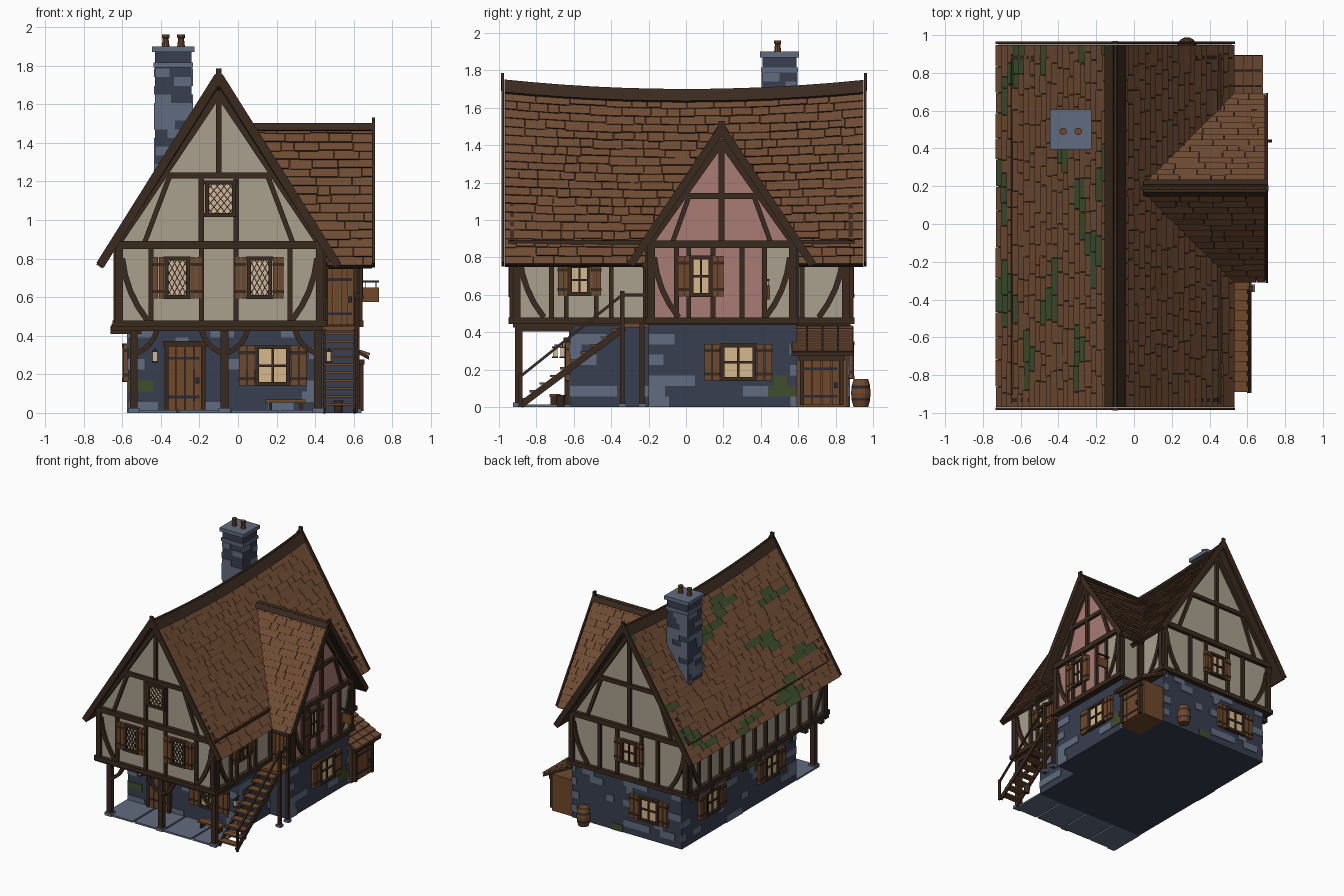
import bpy, bmesh, math, random
from mathutils import Vector, noise

if "Cube" in bpy.data.objects:
    bpy.data.objects.remove(bpy.data.objects["Cube"])

random.seed(4)
V = Vector
COLOURS = {"timber": (58, 42, 31), "plaster": (170, 161, 142), "pink_plaster": (170, 124, 118),
           "stone": (56, 62, 80), "light_stone": (97, 108, 128), "wood": (112, 72, 42),
           "roof_tile": (112, 76, 52), "glow": (214, 184, 140), "moss": (62, 78, 44), "iron": (40, 42, 54)}
lin = lambda c: (c / 255 / 12.92) if c < 11 else ((c / 255 + 0.055) / 1.055) ** 2.4
MATS, IDX = [], {}
for i, (k, c) in enumerate(COLOURS.items()):
    m = bpy.data.materials.new(k)
    m.diffuse_color = (*[lin(v) for v in c], 1)
    m.use_nodes = True
    m.node_tree.nodes["Principled BSDF"].inputs["Base Color"].default_value = m.diffuse_color
    MATS.append(m)
    IDX[k] = i


class Part:
    """Collects solids into one named object."""
    def __init__(self, name):
        self.name, self.bm = name, bmesh.new()

    def prism(self, a, b, mat, cap=None):
        a = [self.bm.verts.new(p) for p in a]
        b = [self.bm.verts.new(p) for p in b]
        n = len(a)
        fs = [self.bm.faces.new(a), self.bm.faces.new(b[::-1])]
        fs += [self.bm.faces.new((a[i], b[i], b[(i + 1) % n], a[(i + 1) % n])) for i in range(n)]
        for f in fs:
            f.material_index = IDX[mat]
        if cap:
            fs[1].material_index = IDX[cap]
        return fs

    def box(self, x0, x1, y0, y1, z0, z1, mat):
        q = [(x0, y0), (x1, y0), (x1, y1), (x0, y1)]
        self.prism([(x, y, z0) for x, y in q], [(x, y, z1) for x, y in q], mat)

    def bar(self, F, u0, v0, u1, v1, w, d, mat="timber", off=0.0):
        """Straight member on wall frame F from (u0,v0) to (u1,v1)."""
        o, U, N = F
        t = V((u1 - u0, v1 - v0)).normalized()
        s = V((-t.y, t.x)) * w / 2
        q = [(u0 + s.x, v0 + s.y), (u1 + s.x, v1 + s.y), (u1 - s.x, v1 - s.y), (u0 - s.x, v0 - s.y)]
        P = lambda h: [o + U * u + N * h + V((0, 0, v)) for u, v in q]
        self.prism(P(off), P(off + d), mat)

    def rect(self, F, u0, u1, v0, v1, d, mat, off=0.0):
        self.bar(F, u0, (v0 + v1) / 2, u1, (v0 + v1) / 2, v1 - v0, d, mat, off)

    def brace(self, F, u0, v0, u1, v1, bulge=0.03, w=0.03, d=0.018):
        """Curved brace in four segments."""
        n = V((v1 - v0, u0 - u1)).normalized() * bulge
        pt = lambda t: (u0 + (u1 - u0) * t + n.x * 4 * t * (1 - t), v0 + (v1 - v0) * t + n.y * 4 * t * (1 - t))
        for i in range(4):
            self.bar(F, *pt(i / 4), *pt((i + 1) / 4), w, d)

    def lathe(self, x, y, prof, mats, n=14):
        for (r0, z0), (r1, z1), m in zip(prof, prof[1:], mats):
            ring = lambda r, z: [(x + r * math.cos(k * math.tau / n), y + r * math.sin(k * math.tau / n), z) for k in range(n)]
            self.prism(ring(r0, z0), ring(r1, z1), m)

    def done(self):
        bmesh.ops.recalc_face_normals(self.bm, faces=self.bm.faces)
        me = bpy.data.meshes.new(self.name)
        self.bm.to_mesh(me)
        for m in MATS:
            me.materials.append(m)
        bpy.context.collection.objects.link(bpy.data.objects.new(self.name, me))


X, Y = V((1, 0, 0)), V((0, 1, 0))
front = lambda y: (V((0, y, 0)), X, -Y)
back = lambda y: (V((0, y, 0)), X, Y)
right = lambda x: (V((x, 0, 0)), Y, X)
left = lambda x: (V((x, 0, 0)), Y, -X)

# stone ground floor with lighter blocks
p = Part("stone_walls")
p.box(-.57, .43, -.62, .87, 0, .45, "stone")
p.box(.4, .60, -.2, .59, 0, .45, "stone")


def blocks(F, u0, u1, v0, v1, prob=.24, h=.056):
    v = v0
    while v < v1 - .02:
        u = u0
        while u < u1 - .02:
            e = min(u + random.uniform(.06, .15), u1)
            edge = u == u0 or e == u1
            if random.random() < (prob * 1.7 if edge else prob):
                p.rect(F, u, e, v, min(v + h, v1), .006, "moss" if random.random() < .05 else "light_stone")
            u = e
        v += h


blocks(front(-.62), -.57, .43, 0, .44)
blocks(back(.87), -.57, .43, 0, .44)
blocks(left(-.57), -.62, .87, 0, .44)
blocks(right(.43), -.62, -.2, 0, .44)
blocks(right(.60), -.2, .59, 0, .44)
p.done()

# chimney
p = Part("chimney")
p.box(-.43, -.24, .41, .59, 1.15, 1.88, "stone")
for F, a, b in ((front(.41), -.43, -.24), (back(.59), -.43, -.24), (left(-.43), .41, .59), (right(-.24), .41, .59)):
    blocks(F, a, b, 1.2, 1.8, .35, .045)
p.box(-.438, -.232, .402, .598, 1.79, 1.815, "light_stone")
p.box(-.445, -.225, .395, .605, 1.87, 1.9, "light_stone")
for x in (-.375, -.295):
    p.lathe(x, .49, [(.02, 1.9), (.015, 1.94), (.02, 1.945), (.02, 1.96)], ["wood"] * 3, 10)
p.done()

# plaster upper storey and wing
p = Part("upper_storey_walls")
prof = [(-.62, .46), (.43, .46), (.43, .87), (-.1, 1.66), (-.62, .87)]
p.prism([(x, -.92, z) for x, z in prof], [(x, .87, z) for x, z in prof], "plaster")
p.box(-.63, .44, -.925, .88, .435, .46, "timber")
p.done()
p = Part("wing_walls")
prof = [(-.2, .46), (.585, .46), (.585, .87), (.19, 1.43), (-.2, .87)]
p.prism([(.05, y, z) for y, z in prof], [(.62, y, z) for y, z in prof], "plaster", "pink_plaster")
p.rect(right(.62), .42, .58, .47, .86, .004, "plaster")
p.box(.42, .63, -.21, .595, .44, .462, "timber")
p.done()


# timber framing
def storey(p, F, a, b, studs, braces=True):
    D = .02
    p.rect(F, a - .02, b + .02, .445, .48, .03, "timber")
    p.rect(F, a - .02, b + .02, .85, .89, .03, "timber")
    for u in (a + .015, b - .015):
        p.bar(F, u, .46, u, .87, .04, D + .005)
    for u in studs:
        p.bar(F, u, .47, u, .86, .026, D)
    if braces:
        p.brace(F, a + .03, .8, a + .16, .48, .025)
        p.brace(F, b - .03, .8, b - .16, .48, -.025)


def gable(p, F, c, half, top, collar, hw, win):
    for s in (-1, 1):
        p.bar(F, c + s * half, .88, c, top, .05, .022)
        p.bar(F, c + s * hw * 1.75, .88, c + s * hw * 1.15, collar, .026, .018)
        if win:
            p.bar(F, c + s * .09, .88, c + s * .09, collar, .028, .02)
    k = half * (top - collar) / (top - .88)
    p.bar(F, c - k, collar, c + k, collar, .032, .022)
    p.bar(F, c, collar if win else .88, c, top, .03, .02)


p = Part("front_timber_frame")
storey(p, front(-.92), -.63, .44, (-.45, -.19, -.01, .27))
gable(p, front(-.92), -.1, .53, 1.67, 1.23, .22, True)
p.done()
p = Part("back_timber_frame")
storey(p, back(.87), -.63, .44, (-.36, -.21, .01, .17))
gable(p, back(.87), -.1, .53, 1.67, 1.23, .22, False)
p.done()
p = Part("left_timber_frame")
storey(p, left(-.62), -.92, .87, [-.72 + .145 * i for i in range(11)])
for i in range(9):  # jetty brackets
    y = -.86 + i * .205
    p.box(-.66, -.5, y, y + .04, .41, .45, "timber")
p.done()
p = Part("right_timber_frame")
storey(p, right(.43), -.92, .87, (-.72, -.64, -.48, -.4, .62), True)
p.done()
p = Part("wing_timber_frame")
storey(p, right(.62), -.2, .585, (-.05, .015, .145, .3, .42))
gable(p, right(.62), .19, .39, 1.43, 1.13, .15, False)
for F in (front(-.2), back(.585)):
    for u in (.445, .615):
        p.bar(F, u, .46, u, .87, .03, .02)
p.done()

# main roof and wing roof in overlapping tile courses
def main_pt(sg):
    n = V((sg * .97, 0, .62)).normalized()
    return lambda s, t, o: V((-.1 + sg * .62 * (1 - s), t, .76 + s * (.97 - .05 * (1 - (t / .97) ** 2)))) + n * o


def wing_pt(sg):
    n = V((0, sg * .73, .49)).normalized()
    return lambda s, t, o: V((t, .19 + sg * .49 * (1 - s), .76 + s * .73)) + n * o


def roof(name, P, rows, start, end, mossy=False):
    p = Part(name)
    seg = 10
    for i in range(seg):  # sheathing
        t0, t1 = [start(0) + (end - start(0)) * k / seg for k in (i, i + 1)]
        if start(0) == start(1):
            p.prism([P(0, t0, -.02), P(1, t0, -.02), P(1, t1, -.02), P(0, t1, -.02)],
                    [P(0, t0, 0), P(1, t0, 0), P(1, t1, 0), P(0, t1, 0)], "timber")
    if start(0) != start(1):
        q = [(0, start(0)), (1, start(1)), (1, end), (0, end)]
        p.prism([P(s, t, -.02) for s, t in q], [P(s, t, 0) for s, t in q], "timber")
    for r in range(rows):
        s0, s1 = r / rows, min((r + 1.15) / rows, 1)
        t = start(s0)
        while t < end - .001:
            e = t + random.uniform(.06, .2)
            e = end if e > end - .04 else e
            g, j = .0015, random.uniform(-.006, .004) if r else 0
            green = mossy and noise.noise(V((s0 * 8, t * 3.2, 3.1))) > .27
            h = .014 + random.uniform(-.002, .003)
            c = [(s0 + j, t + g, h), (s0 + j, e - g, h), (s1, e - g, .006), (s1, t + g, .006)]
            fs = p.prism([P(a, b, o - .012) for a, b, o in c], [P(a, b, o) for a, b, o in c],
                         "moss" if green else "roof_tile")
            if random.random() < .7:
                fs[2].material_index = IDX["timber"]  # shaded lower edge
            t = e
    p.done()


for sg, nm in ((-1, "left"), (1, "right")):
    roof("main_roof_" + nm, main_pt(sg), 21, lambda s: -.97, .95, sg < 0)
for sg, nm in ((-1, "front"), (1, "back")):
    roof("wing_roof_" + nm, wing_pt(sg), 16, lambda s: .47 - .465 * s, .695)

# ridge caps, barge boards and finials
p = Part("ridge_caps")
for i in range(12):
    y0, y1 = -.97 + i * .16, -.97 + (i + 1) * .16
    for sg in (-1, 1):
        P = main_pt(sg)
        p.prism([P(.94, y0, .008), P(1, y0, .008), P(1, y1, .008), P(.94, y1, .008)],
                [P(.94, y0, .024), P(1.01, y0, .022), P(1.01, y1, .022), P(.94, y1, .024)], "timber")
for sg in (-1, 1):
    P = wing_pt(sg)
    q = [(.95, .05), (1, .05), (1, .7), (.95, .7)]
    p.prism([P(s, t, .008) for s, t in q], [P(s, t, .024) for s, t in q], "timber")
p.done()
p = Part("barge_boards")
for F in (front(-.972), back(.952)):
    for s in (-1, 1):
        p.bar(F, -.1 + s * .615, .765, -.1, 1.745, .045, .014)
    p.bar(F, -.1, 1.69, -.1, 1.785, .03, .016)
for s in (-1, 1):
    p.bar(right(.695), .19 + s * .485, .765, .19, 1.49, .042, .014)
p.bar(right(.695), .19, 1.44, .19, 1.53, .03, .016)
p.done()


# windows and doors
def window(name, F, u, v, w, h, sh=.06, lattice=False):
    p = Part(name)
    a, b, c, d = u - w / 2, u + w / 2, v - h / 2, v + h / 2
    p.rect(F, a, b, c, d, .012, "glow")
    for e in (a, b):
        p.bar(F, e, c - .01, e, d + .01, .02, .028)
    for e in (c, d):
        p.bar(F, a - .015, e, b + .015, e, .02, .03)
    if lattice:  # leaded diamonds
        n = 4
        for i in range(-n, 2 * n):
            for m in (1, -1):
                lo, hi = max(0, i / n), min(1, i / n + 1.0)
                if hi - lo > .05:
                    t = lambda k: a + w * (k if m > 0 else 1 - k)
                    p.bar(F, t(lo), c + h * (lo - i / n), t(hi), c + h * (hi - i / n), .005, .006, "iron", .012)
    else:
        p.bar(F, u, c, u, d, .012, .022)
        p.bar(F, a, v, b, v, .012, .022)
    for s in (-1, 1) if sh else ():
        for k in range(2):
            m = u + s * (w / 2 + .012 + sh * (k + .5) / 2)
            p.rect(F, m - sh / 4 + .002, m + sh / 4 - .002, c - .008, d + .008, .024, "wood")
        m = u + s * (w / 2 + .012 + sh / 2)
        for z in (c + h * .15, d - h * .15):
            p.rect(F, m - sh / 2, m + sh / 2, z - .008, z + .008, .028, "timber")
    p.done()


def door(name, F, a, b, z0, z1):
    p = Part(name)
    n = 4
    for k in range(n):
        p.rect(F, a + (b - a) * k / n + .002, a + (b - a) * (k + 1) / n - .002, z0, z1, .018, "wood")
    for u in (a, b):
        p.bar(F, u, z0, u, z1, .022, .03)
    p.rect(F, a - .02, b + .02, z1 - .005, z1 + .022, .035, "timber")
    for z in (z0 + (z1 - z0) * .2, z0 + (z1 - z0) * .8):
        p.rect(F, a + .01, b - .02, z - .007, z + .007, .022, "iron")
    p.rect(F, b - .04, b - .02, (z0 + z1) / 2 - .03, (z0 + z1) / 2, .03, "iron")
    p.done()


for x in (-.315, .112):
    window("front_storey_window", front(-.92), x, .7, .11, .2, .06, True)
window("gable_window", front(-.92), -.09, 1.11, .14, .17, 0, True)
window("front_ground_window", front(-.62), .18, .245, .16, .19, .085)
window("right_storey_window", right(.43), -.57, .68, .1, .15, .055)
window("wing_window", right(.62), .08, .7, .1, .2, .06)
window("wing_ground_window", right(.60), .28, .24, .17, .18, .085)
window("back_storey_window", back(.87), -.1, .68, .12, .17, .055)
window("back_ground_window", back(.87), -.28, .25, .16, .18, .08)
for y in (.49, -.28):
    window("left_ground_window", left(-.57), y, .26, .15, .18, .08)
door("front_door", front(-.62), -.37, -.18, .015, .35)
door("stair_door", front(-.2), .455, .61, .455, .75)

# porch slabs, posts and braces
p = Part("porch_slabs")
for x0, x1 in ((-.575, -.32), (-.305, -.05), (-.035, .21), (.225, .43)):
    p.box(x0, x1, -.915, -.62, 0, .014, "light_stone")
p.done()
p = Part("porch_posts")
F = front(-.885)
p.rect(F, -.655, .44, .425, .46, .04, "timber")
for x in (-.54, -.07, .415):
    p.box(x - .02, x + .02, -.915, -.875, .01, .44, "timber")
    p.box(x - .03, x + .03, -.925, -.865, 0, .025, "light_stone")
    for s in (-1, 1):
        if -.6 < x + s * .1 < .45:
            p.brace(F, x + s * .015, .31, x + s * .12, .43, .02 * s, .026, .025)
    p.box(x - .02, x + .02, -.9, -.6, .405, .44, "timber")
for y in (-.34, -.235):
    p.box(.605, .63, y - .0125, y + .0125, 0, .62 if y < -.3 else .45, "timber")
    p.box(.595, .64, y - .02, y + .02, 0, .02, "light_stone")
p.done()

# outside stair with landing and rail
p = Part("stair")
for i in range(10):
    y, z = -.86 + i * .054, .05 + i * .041
    p.box(.445, .605, y - .03, y + .03, z - .012, z, "wood")
for x in (.44, .598):
    p.bar(right(x), -.885, .01, -.33, .425, .035, .014)
p.box(.43, .62, -.35, -.2, .425, .45, "wood")
p.bar(right(.608), -.89, .16, -.34, .6, .014, .014)
p.bar(right(.608), -.34, .6, -.2, .6, .016, .014)
p.bar(right(.608), -.885, .0, -.885, .18, .02, .014)
p.done()

# lean-to shed
p = Part("shed")
p.box(.42, .62, .59, .86, 0, .3, "wood")
q = [(.42, .43), (.68, .295), (.68, .275), (.42, .41)]
p.prism([(x, .565, z) for x, z in q], [(x, .895, z) for x, z in q], "timber")
for r in range(5):
    for k in range(4):
        x0, y0 = .42 + r * .052, .565 + k * .0825
        z0, z1 = .446 - r * .027, .419 - r * .027
        c = [(x0, y0 + .002, z0 - .01), (x0 + .055, y0 + .002, z1), (x0 + .055, y0 + .08, z1), (x0, y0 + .08, z0 - .01)]
        p.prism([V(v) - V((0, 0, .012)) for v in c], c, "roof_tile")
p.done()
door("shed_door", right(.62), .62, .83, .01, .255)

# barrel, bucket, bench, lanterns, hanging sign
p = Part("barrel")
p.lathe(.28, .935, [(.04, 0), (.05, .035), (.051, .05), (.054, .075), (.051, .1), (.05, .115), (.04, .15)],
        ["wood", "iron", "wood", "wood", "iron", "wood"])
p.lathe(.52, -.67, [(.02, 0), (.026, .065)], ["timber"])
p.done()
p = Part("bench")
p.box(.14, .35, -.73, -.67, .055, .07, "wood")
for x in (.16, .32):
    p.box(x, x + .015, -.725, -.675, .01, .055, "timber")
p.done()
p = Part("lanterns")
for x, y, z in ((-.43, -.66, .27), (.47, -.7, .27)):
    p.box(x - .012, x + .012, y - .012, y + .012, z, z + .045, "glow")
    for a in (z - .008, z + .045):
        p.box(x - .016, x + .016, y - .016, y + .016, a, a + .008, "iron")
    p.box(x - .003, x + .003, y - .003, y + .05, z + .06, z + .066, "iron")
    p.box(x - .003, x + .003, y - .003, y + .003, z + .05, z + .066, "iron")
p.done()
p = Part("hanging_sign")
p.box(.62, .73, .434, .446, .675, .685, "iron")
p.box(.645, .73, .432, .448, .575, .65, "wood")
for x in (.66, .715):
    p.box(x - .002, x + .002, .438, .442, .65, .68, "iron")
p.done()
